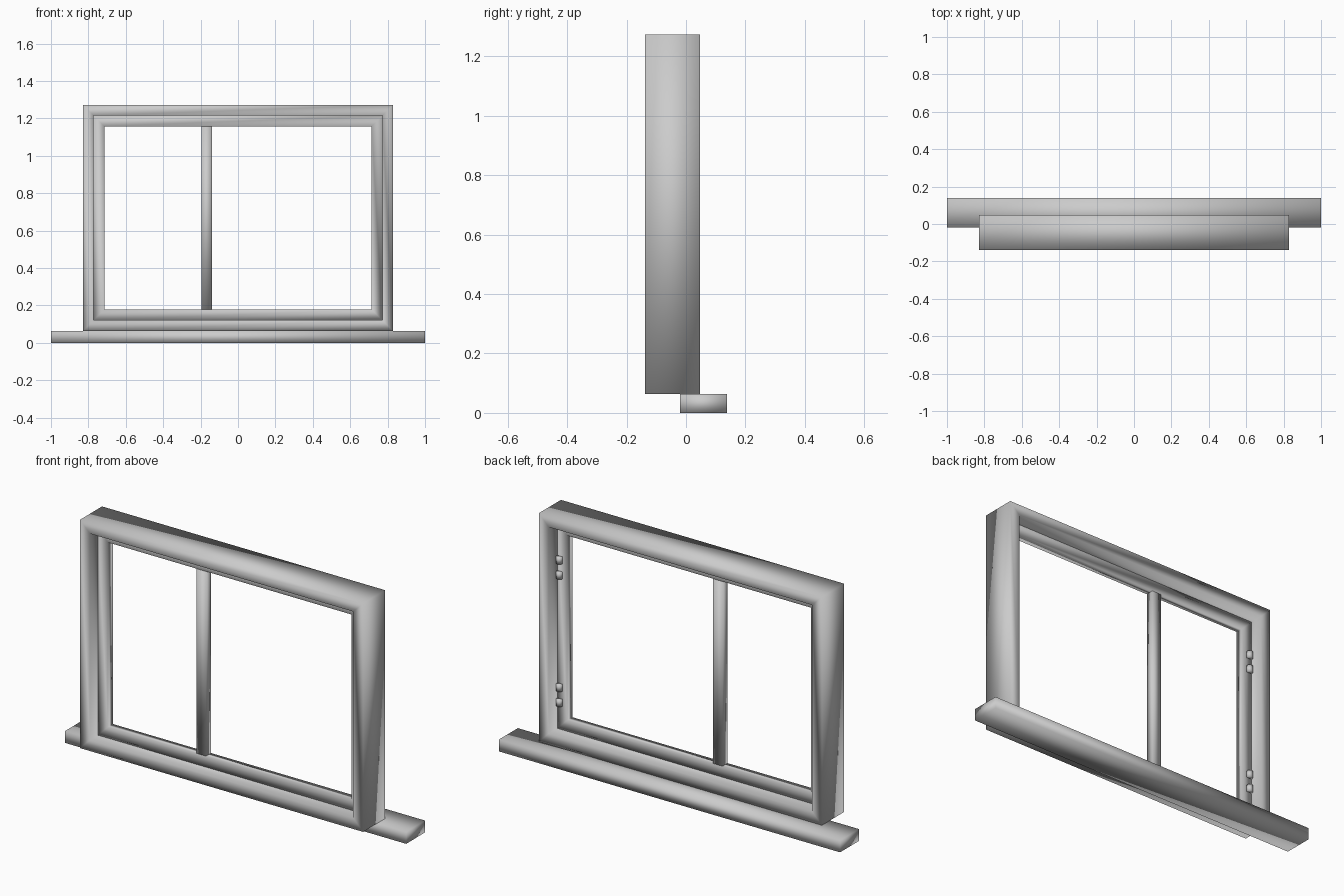
import bpy
import bmesh
from mathutils import Matrix, Vector

old = bpy.data.objects.get("Cube")
if old:
    bpy.data.objects.remove(old)

grey = bpy.data.materials.new("light grey")
grey.use_nodes = True
colour = (0.6, 0.6, 0.6, 1)
grey.diffuse_color = colour
grey.node_tree.nodes["Principled BSDF"].inputs["Base Color"].default_value = colour


def finish(name, bm):
    """Turn a bmesh into a softly shaded object."""
    bmesh.ops.recalc_face_normals(bm, faces=bm.faces)
    for face in bm.faces:
        face.smooth = True
    mesh = bpy.data.meshes.new(name)
    bm.to_mesh(mesh)
    bm.free()
    mesh.materials.append(grey)
    obj = bpy.data.objects.new(name, mesh)
    bpy.context.collection.objects.link(obj)
    return obj


def box(name, low, high):
    low, high = Vector(low), Vector(high)
    bm = bmesh.new()
    size = Matrix.Diagonal((*(high - low), 1))
    bmesh.ops.create_cube(bm, size=1, matrix=Matrix.Translation((low + high) / 2) @ size)
    return finish(name, bm)


def ring(name, half_width, bottom, top, border, front, back):
    """Rectangular frame with mitred corners and a square section."""
    bm = bmesh.new()
    corners = []
    for sx, z, sz in ((-1, bottom, 1), (1, bottom, 1), (1, top, -1), (-1, top, -1)):
        section = ((0, front), (border, front), (border, back), (0, back))
        corners.append([bm.verts.new((sx * (half_width - inset), y, z + sz * inset))
                        for inset, y in section])
    for i in range(4):
        a, b = corners[i], corners[(i + 1) % 4]
        for j in range(4):
            k = (j + 1) % 4
            bm.faces.new((a[j], b[j], b[k], a[k]))
    return finish(name, bm)


# Fixed frame, recessed sash, upright bar and rear sill
ring("outer_frame", 0.83, 0.063, 1.273, 0.058, -0.138, 0.047)
ring("inner_sash", 0.772, 0.121, 1.215, 0.057, -0.07, -0.025)
box("upright_bar", (-0.195, -0.068, 0.175), (-0.14, -0.027, 1.162))
box("window_sill", (-1, -0.02, 0), (1, 0.138, 0.063))

# Paired hinge knuckles on both jambs, behind the sash
for side, sx in (("left", 1), ("right", -1)):
    for level, z in (("lower", 0.305), ("upper", 0.98)):
        for half, dz in (("bottom", -0.04), ("top", 0.04)):
            bm = bmesh.new()
            place = Matrix.Translation((sx * 0.756, -0.02, z + dz))
            bmesh.ops.create_cone(bm, cap_ends=True, segments=12, radius1=0.016,
                                  radius2=0.016, depth=0.036, matrix=place)
            finish(f"{side}_{level}_hinge_{half}", bm)
